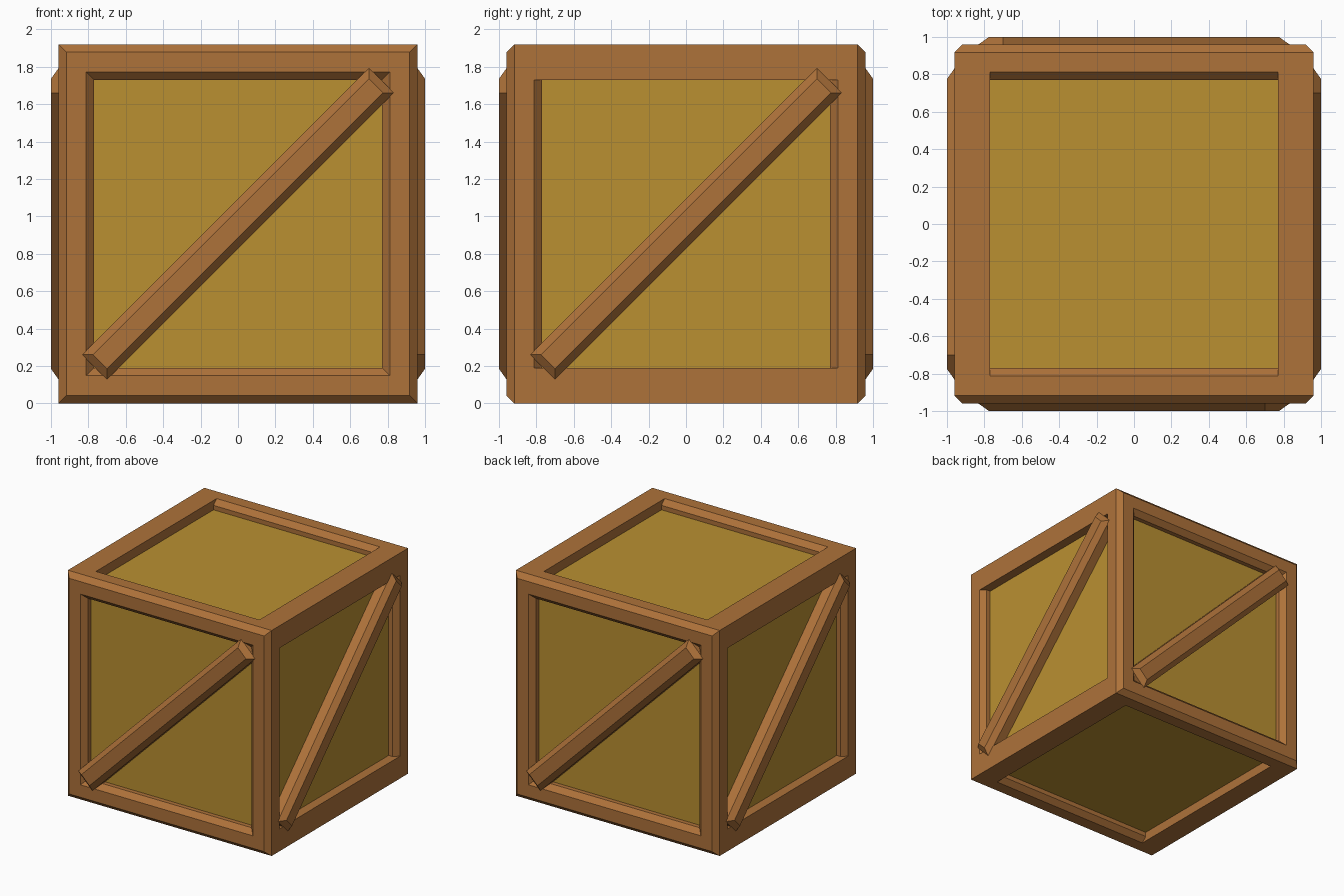
import bpy, bmesh, math
from mathutils import Matrix

if "Cube" in bpy.data.objects:
    bpy.data.objects.remove(bpy.data.objects["Cube"])

H = 0.96      # half size of the crate frame
T = 0.19      # thickness of the timbers
C = 0.042     # chamfer width
MID = Matrix.Translation((0, 0, H))


def material(name, rgb):
    m = bpy.data.materials.new(name)
    m.diffuse_color = (*rgb, 1)
    m.use_nodes = True
    m.node_tree.nodes["Principled BSDF"].inputs["Base Color"].default_value = m.diffuse_color
    return m


wood = material("brown_timber", (0.423, 0.168, 0.042))
board = material("yellow_board", (0.491, 0.279, 0.031))


def add_object(name, bm, mat, matrix):
    bmesh.ops.recalc_face_normals(bm, faces=bm.faces)
    me = bpy.data.meshes.new(name)
    bm.to_mesh(me)
    bm.free()
    me.materials.append(mat)
    ob = bpy.data.objects.new(name, me)
    ob.matrix_world = matrix
    bpy.context.collection.objects.link(ob)


def box(name, centre, size, mat):
    bm = bmesh.new()
    bmesh.ops.create_cube(bm, size=1, matrix=Matrix.Diagonal((*size, 1)))
    add_object(name, bm, mat, MID @ Matrix.Translation(centre))


def mitred(name, half_x, half_z, profile, mat, matrix, closed):
    """Carry a profile of (inset, y) points round a rectangle in the xz plane."""
    bm = bmesh.new()
    loops = []
    for inset, y in profile:
        x, z = half_x - inset, half_z - inset
        loops.append([bm.verts.new((sx * x, y, sz * z))
                      for sx, sz in ((-1, -1), (1, -1), (1, 1), (-1, 1))])
    pairs = list(zip(loops, loops[1:]))
    if closed:
        pairs.append((loops[-1], loops[0]))
    else:
        bm.faces.new(loops[0])
        bm.faces.new(loops[-1])
    for a, b in pairs:
        for i in range(4):
            j = (i + 1) % 4
            bm.faces.new((a[i], a[j], b[j], b[i]))
    add_object(name, bm, mat, matrix)


# Inner box whose sides show as the recessed boards
box("inner_boards", (0, 0, 0), (1.76, 1.76, 1.76), board)

# Front and back frames: mitred square rings with chamfered section
ring = [(C, -H), (T - C, -H), (T, -H + C), (T, -H + T - C),
        (T - C, -H + T), (C, -H + T), (0, -H + T - C), (0, -H + C)]
for name, angle in (("front_frame", 0), ("back_frame", math.pi)):
    mitred(name, H, H, ring, wood, MID @ Matrix.Rotation(angle, 4, 'Z'), True)

# Plain rails joining the two frames
off = H - T / 2
for sx, side in ((-1, "left"), (1, "right")):
    for sz, level in ((-1, "lower"), (1, "upper")):
        box(f"{side}_{level}_rail", (sx * off, 0, sz * off),
            (T, 2 * (H - T + C), T), wood)

# Diagonal braces on the four upright sides
bar = [(C, -1.0), (0, -1.0 + C), (0, -1.0 + T - C), (C, -1.0 + T)]
for i, side in enumerate(("front", "right", "back", "left")):
    turn = Matrix.Rotation(i * math.pi / 2, 4, 'Z')
    tilt = Matrix.Rotation(-math.pi / 4, 4, 'Y')
    mitred(f"{side}_brace", 1.085, T / 2, bar, wood, MID @ turn @ tilt, False)
